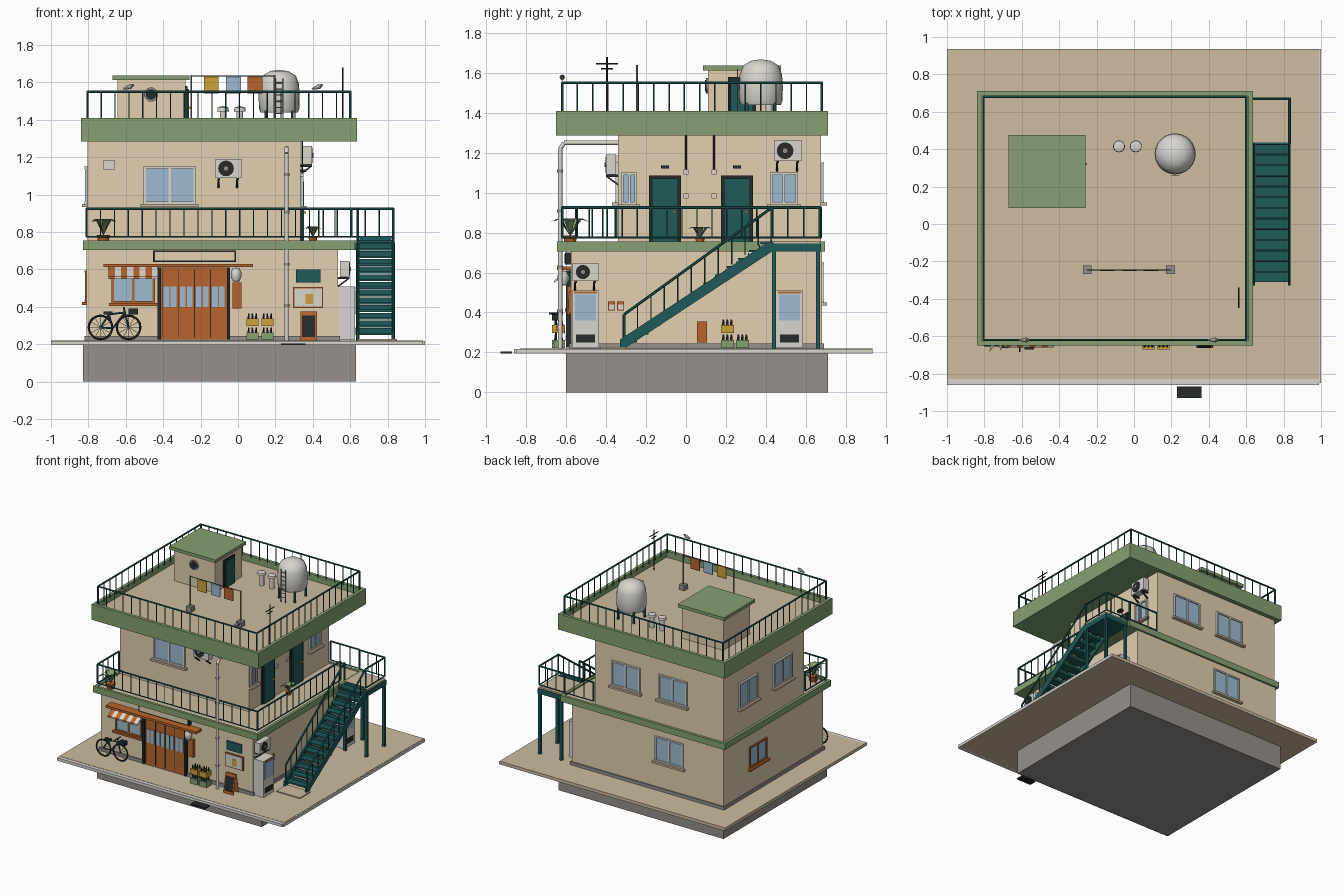
import bpy, bmesh, math
from mathutils import Vector, Matrix

if "Cube" in bpy.data.objects:
    bpy.data.objects.remove(bpy.data.objects["Cube"])

PALETTE = {"cream": "E2D0B0", "tan": "CDBCA0", "green": "86A072", "teal": "1E5A58", "grey": "96908A",
           "white": "D8D6CE", "blue": "9CBCD2", "orange": "B8652C", "dark": "262B2B", "yellow": "CFA23A"}
MATS = {}
for key, code in PALETTE.items():
    rgb = [int(code[i:i + 2], 16) / 255 for i in (0, 2, 4)]
    col = [((c + .055) / 1.055) ** 2.4 for c in rgb] + [1]
    m = bpy.data.materials.new(key)
    m.use_nodes = True
    m.diffuse_color = col
    m.node_tree.nodes["Principled BSDF"].inputs["Base Color"].default_value = col
    MATS[key] = m
made = []


# Placement on walls: (along the wall, outward, height) to world
def front(y0): return lambda u, d, z: Vector((u, y0 - d, z))
def back(y0): return lambda u, d, z: Vector((u, y0 + d, z))
def right(x0): return lambda u, d, z: Vector((x0 + d, u, z))
def left(x0): return lambda u, d, z: Vector((x0 - d, u, z))


class Part:
    def __init__(self, name, place=lambda x, y, z: Vector((x, y, z))):
        self.name, self.place, self.bm, self.used = name, place, bmesh.new(), []

    def paint(self, verts, mat):
        if mat not in self.used:
            self.used.append(mat)
        for f in {f for v in verts for f in v.link_faces}:
            f.material_index = self.used.index(mat)

    def box(self, mat, u, d, z):
        a, b = (self.place(*p) for p in zip(u, d, z))
        size = [abs(s) for s in b - a]
        vs = bmesh.ops.create_cube(self.bm, matrix=Matrix.Translation((a + b) / 2) @ Matrix.Diagonal((*size, 1)))["verts"]
        self.paint(vs, mat)
        return vs

    def tray(self, mat, floor, u, d, z, rim, depth):
        vs = self.box(mat, u, d, z)
        top = max({f for v in vs for f in v.link_faces}, key=lambda f: f.calc_center_median().z)
        bmesh.ops.inset_region(self.bm, faces=[top], thickness=rim)
        inner = bmesh.ops.inset_region(self.bm, faces=[top], thickness=.0005)
        bmesh.ops.translate(self.bm, verts=top.verts, vec=(0, 0, -depth))
        if floor not in self.used:
            self.used.append(floor)
        for f in inner["faces"]:
            f.material_index = self.used.index(mat)
        top.material_index = self.used.index(floor)

    def rod(self, mat, a, b, r=.005, r2=None, n=6, caps=True):
        a, b = self.place(*a), self.place(*b)
        m = Matrix.Translation((a + b) / 2) @ (b - a).to_track_quat("Z", "Y").to_matrix().to_4x4()
        vs = bmesh.ops.create_cone(self.bm, cap_ends=caps, segments=n, radius1=r, radius2=r if r2 is None else r2,
                                   depth=(b - a).length, matrix=m)["verts"]
        self.paint(vs, mat)
        return vs

    def lathe(self, mat, x, y, prof, n=20):
        vs = []
        for (r, z), (r2, z2) in zip(prof, prof[1:]):
            vs += self.rod(mat, (x, y, z), (x, y, z2), r, r2, n, False)
        bmesh.ops.remove_doubles(self.bm, verts=vs, dist=.0005)

    def beam(self, mat, p, q, w, h):
        p, q = Vector(p), Vector(q)
        vs = bmesh.ops.create_cube(self.bm)["verts"]
        for v in vs:
            c = p.lerp(q, v.co.y + .5) + Vector((v.co.x * w, 0, v.co.z * h))
            v.co = self.place(*c)
        self.paint(vs, mat)

    def ring(self, mat, c, r, t, n=20):
        pts = [(c[0] + r * math.cos(k * math.tau / n), c[1], c[2] + r * math.sin(k * math.tau / n)) for k in range(n + 1)]
        for a, b in zip(pts, pts[1:]):
            self.rod(mat, a, b, t)

    def rail(self, pts, low, high, step=.075, bottom=True):
        for a, b in zip(pts, pts[1:]):
            a, b = Vector(a), Vector(b)
            up, base = Vector((0, 0, high)), Vector((0, 0, low))
            self.rod("teal", a + up, b + up, .007)
            if bottom:
                self.rod("teal", a + base, b + base, .005)
            n = max(1, round((b - a).length / step))
            for k in range(n + 1):
                p = a.lerp(b, k / n)
                self.rod("teal", p + base, p + up, .007 if k in (0, n) else .0035)

    def window(self, u, z, w, h, frame="white", sill="tan"):
        a, b, lo, hi, t = u - w / 2, u + w / 2, z - h / 2, z + h / 2, .012
        self.box("blue", (a, b), (-.01, .006), (lo, hi))
        for x in (a, u - t / 2, b - t):
            self.box(frame, (x, x + t), (0, .014), (lo, hi))
        for y in (lo, hi - t):
            self.box(frame, (a, b), (0, .015), (y, y + t))
        self.box(sill, (a - .015, b + .015), (0, .03), (lo - .015, lo))

    def door(self, u, z, w, h):
        self.box("dark", (u - w / 2, u + w / 2), (0, .01), (z, z + h))
        self.box("teal", (u - w / 2 + .015, u + w / 2 - .015), (0, .018), (z, z + h - .015))
        self.box("yellow", (u + w / 4, u + w / 4 + .012), (0, .028), (z + h * .45, z + h * .45 + .012))

    def aircon(self, u, z, w=.14, h=.1):
        self.box("white", (u, u + w), (.01, .06), (z, z + h))
        c = (u + w * .4, z + h / 2)
        self.rod("dark", (c[0], .05, c[1]), (c[0], .064, c[1]), h * .42, n=16)
        self.rod("grey", (c[0], .05, c[1]), (c[0], .068, c[1]), h * .12, n=10)
        for x in (u + .015, u + w - .025):
            self.box("dark", (x, x + .01), (0, .06), (z - .012, z))
            self.beam("dark", (x, 0, z - .05), (x, .055, z - .01), .01, .01)

    def crates(self, u, d, z, levels):
        for k in range(levels):
            lo = z + k * .075
            self.box("yellow" if k % 2 else "green", (u, u + .065), (d, d + .065), (lo, lo + .04))
            for i in range(3):
                for j in range(2):
                    x, y = u + .012 + i * .02, d + .018 + j * .03
                    self.rod("dark", (x, y, lo + .03), (x, y, lo + .068), .008, .004)

    def plant(self, x, y, z, s):
        self.lathe("orange", x, y, [(0, z), (.3 * s, z), (.4 * s, z + .45 * s), (.3 * s, z + .4 * s), (0, z + .4 * s)], 12)
        for k in range(12):
            a, tilt = k * 2.4, .35 + .1 * (k % 4)
            out = Vector((math.cos(a), math.sin(a), 0))
            side, root = Vector((-out.y, out.x, 0)) * s * .16, Vector((x, y, z + .4 * s))
            mid, tip = root + out * s * tilt + Vector((0, 0, s)), root + out * s * tilt * 2 + Vector((0, 0, s * .8))
            vs = [self.bm.verts.new(c) for c in (root, mid + side, tip, mid - side)]
            self.bm.faces.new(vs)
            self.paint(vs, "green")

    def done(self):
        bmesh.ops.recalc_face_normals(self.bm, faces=self.bm.faces)
        me = bpy.data.meshes.new(self.name)
        self.bm.to_mesh(me)
        self.bm.free()
        for k in self.used:
            me.materials.append(MATS[k])
        ob = bpy.data.objects.new(self.name, me)
        bpy.context.collection.objects.link(ob)
        made.append(ob)


# Ground and main masses
p = Part("ground_slab")
p.box("grey", (-.83, .63), (-.6, .71), (0, .2))
p.box("tan", (-1, .99), (-.83, .935), (.195, .22))
p.box("white", (-1, .99), (-.86, -.83), (.195, .218))
p.box("white", (.99, 1), (-.85, .935), (.195, .218))
p.box("dark", (.23, .36), (-.93, -.87), (.195, .205))
p.done()
p = Part("building_walls")
p.box("cream", (-.81, .535), (-.575, .68), (.21, .71))
p.box("grey", (-.82, .545), (-.585, .69), (.21, .245))
p.box("cream", (-.805, .335), (-.34, .675), (.74, 1.29))
p.done()
p = Part("floor_band_and_roof")
p.tray("green", "tan", (-.83, .625), (-.645, .695), (.705, .755), .03, .01)
p.tray("green", "tan", (-.84, .635), (-.65, .71), (1.285, 1.41), .035, .05)
p.done()

# Railings
p = Part("railings")
p.rail([(-.81, -.35, 0), (-.81, -.62, 0), (.605, -.62, 0), (.605, .43, 0)], .775, .925)
p.rail([(.605, .675, 0), (.345, .675, 0)], .775, .925)
p.rail([(.83, .43, 0), (.83, .67, 0), (.605, .67, 0)], .775, .925)
p.rail([(-.805, -.62, 0), (.6, -.62, 0), (.6, .68, 0), (-.805, .68, 0), (-.805, -.62, 0)], 1.4, 1.55, .075, False)
p.done()

# Outside stair and landing
p = Part("outside_stair")
n, y0, y1, z0, z1 = 13, -.31, .43, .22, .755
for k in range(n):
    y, z = y0 + (y1 - y0) * k / n, z0 + (z1 - z0) * (k + 1) / n
    p.box("teal", (.645, .825), (y, y + .065), (z - .012, z))
    p.box("teal", (.65, .82), (y + .05, y + .055), (z - .01, z + .025))
for x in (.64, .83):
    p.beam("teal", (x, y0 - .02, z0 + .015), (x, y1, z1 - .02), .014, .06)
    p.rail([(x, y0, z0), (x, y1, z1)], .03, .17, .085, False)
    for y in (.44, .66):
        p.box("teal", (x - .01, x + .01), (y - .01, y + .01), (.21, .74))
p.box("teal", (.625, .84), (.43, .675), (.705, .745))
p.box("tan", (.625, .835), (.435, .67), (.74, .757))
p.box("tan", (.64, .85), (-.43, -.3), (.21, .228))
p.done()

# Windows and fittings of the upper floor
p = Part("upper_front_fittings", front(-.34))
p.window(-.365, 1.05, .28, .2)
p.aircon(-.12, 1.09)
p.box("white", (-.72, -.66), (0, .03), (1.135, 1.185))
p.done()
p = Part("upper_right_fittings", right(.335))
p.window(-.285, 1.02, .08, .16)
p.window(.49, 1.02, .14, .16)
for u, c in ((-.105, 0), (.255, .14)):
    p.door(u, .745, .16, .34)
    p.box("dark", (u - .02, u + .02), (0, .03), (1.12, 1.135))
    p.rod("dark", (c, .008, 1.1), (c, .008, 1.285), .004)
    for z in (.97, 1.09):
        p.box("white", (c - .012, c + .012), (0, .015), (z, z + .025))
p.aircon(.44, 1.16)
p.done()
p = Part("back_windows", back(.675))
for u, z in ((.055, 1.05), (-.36, 1.05), (-.33, .55)):
    p.window(u, z, .25, .2)
p.done()
p = Part("left_windows", left(-.805))
for u in (.37, -.065):
    p.window(u, 1.05, .23, .2)
p.window(.25, .51, .22, .17, "orange", "orange")
p.done()

# Shop front
p = Part("shop_front", front(-.575))
p.box("orange", (-.43, -.045), (0, .012), (.225, .61))
for u in (-.43, -.06):
    p.box("dark", (u, u + .018), (0, .025), (.225, .61))
for k in range(4):
    u = -.405 + k * .086
    p.box("blue", (u + .008, u + .076), (0, .016), (.4, .51))
    p.box("orange", (u + .039, u + .045), (0, .02), (.4, .51))
    p.box("dark", (u - .002, u + .002), (0, .016), (.235, .6))
p.box("orange", (-.72, .08), (0, .07), (.612, .63))
p.box("dark", (-.455, -.01), (0, .03), (.64, .7))
p.box("cream", (-.445, -.02), (0, .035), (.648, .692))
p.window(-.56, .49, .23, .14, "orange", "orange")
for k in range(8):
    u = -.675 + k * .033
    p.beam("white" if k % 2 else "orange", (u, 0, .612), (u, .085, .555), .033, .012)
p.box("orange", (-.03, .02), (0, .02), (.39, .53))
p.box("teal", (.31, .44), (0, .012), (.53, .6))
p.box("orange", (.295, .455), (0, .01), (.395, .505))
p.box("white", (.302, .448), (0, .014), (.402, .498))
p.box("yellow", (.36, .4), (0, .017), (.415, .47))
p.crates(.045, .03, .222, 2)
p.crates(.125, .03, .222, 2)
for d, e in ((.02, .045), (.085, .06)):
    p.beam("orange", (.378, d, .222), (.378, e, .37), .09, .01)
p.beam("dark", (.378, .088, .245), (.378, .068, .35), .07, .01)
p.done()
p = Part("lantern")
p.lathe("white", -.01, -.615, [(0, .535), (.018, .537), (.028, .56), (.028, .585), (.018, .607), (0, .61)], 12)
p.done()

# Bicycle
p = Part("bicycle")
y, hub, seat, crank, head = -.65, .29, (-.69, .36), (-.67, .285), (-.605, .37)
for x in (-.735, -.585):
    p.ring("dark", (x, y, hub), .063, .006)
    for k in range(6):
        a = k * math.pi / 6
        c, s = .062 * math.cos(a), .062 * math.sin(a)
        p.rod("grey", (x - c, y, hub - s), (x + c, y, hub + s), .0012, n=4)
for a, b in ((seat, crank), (seat, head), (crank, head), (crank, (-.735, hub)), (seat, (-.735, hub)), (head, (-.585, hub))):
    p.rod("teal", (a[0], y, a[1]), (b[0], y, b[1]), .005)
p.box("dark", (-.72, -.67), (y - .012, y + .012), (.36, .375))
p.rod("dark", (-.61, y - .035, .395), (-.61, y + .035, .395), .005)
p.rod("teal", (-.61, y, .395), (-.605, y, .365), .005)
p.box("dark", (-.585, -.535), (y - .02, y + .02), (.36, .39))
p.done()

# Ground floor right side
p = Part("side_equipment", right(.535))
for u in (-.57, .45):
    p.box("white", (u, u + .135), (0, .09), (.222, .51))
    p.box("blue", (u + .015, u + .12), (.05, .094), (.36, .49))
    p.box("dark", (u + .02, u + .115), (.05, .094), (.25, .29))
    p.box("orange", (u + .01, u + .125), (.05, .093), (.495, .505))
p.aircon(-.57, .56, .135, .085)
for u in (-.39, -.345):
    p.box("orange", (u, u + .035), (0, .01), (.41, .455))
    p.box("white", (u + .004, u + .031), (0, .013), (.415, .44))
p.box("orange", (.055, .105), (.01, .06), (.25, .355))
p.crates(.175, .01, .222, 2)
p.crates(.25, .01, .222, 1)
p.done()

# Drain pipe and plants
p = Part("drain_pipe")
path = [(.26, -.34, 1.25), (.26, -.61, 1.25), (.26, -.63, 1.22), (.26, -.63, .22)]
for a, b in zip(path, path[1:]):
    p.rod("white", a, b, .011, n=12)
for z in (.4, .62, .9, 1.1):
    p.rod("grey", (.26, -.63, z), (.26, -.63, z + .015), .015, n=12)
p.done()
p = Part("balcony_plants")
p.plant(-.72, -.58, .745, .09)
p.plant(.4, .07, .745, .06)
p.done()

# Roof: stair house, tank, vents
p = Part("stair_house")
p.box("cream", (-.645, -.28), (.11, .45), (1.35, 1.615))
p.box("green", (-.67, -.26), (.085, .475), (1.612, 1.637))
p.rod("grey", (-.465, .12, 1.535), (-.465, .1, 1.535), .038, n=20)
p.rod("dark", (-.465, .12, 1.535), (-.465, .095, 1.535), .028, n=20)
p.place = right(-.28)
p.door(.28, 1.36, .14, .22)
p.done()
p = Part("water_tank")
p.lathe("white", .22, .375, [(0, 1.44), (.1, 1.44), (.108, 1.46), (.11, 1.53), (.106, 1.59), (.09, 1.635), (.05, 1.66), (0, 1.668)], 24)
for sx in (-.07, .07):
    for sy in (-.07, .07):
        p.rod("teal", (.22 + sx, .375 + sy, 1.355), (.22 + sx, .375 + sy, 1.45), .009)
for x in (.2, .24):
    p.rod("grey", (x, .258, 1.36), (x, .258, 1.62), .003)
for k in range(7):
    p.rod("grey", (.2, .258, 1.4 + k * .033), (.24, .258, 1.4 + k * .033), .003)
for x in (-.08, .01):
    p.lathe("white", x, .415, [(.018, 1.355), (.018, 1.445), (.032, 1.445), (.03, 1.465), (0, 1.475)], 14)
p.done()

# Roof: washing line, aerial, birds
p = Part("washing_line")
for x in (-.25, .195):
    p.box("grey", (x - .023, x + .023), (-.268, -.222), (1.355, 1.4))
    p.rod("grey", (x, -.245, 1.38), (x, -.245, 1.64), .005)
p.rod("dark", (-.25, -.245, 1.635), (.195, -.245, 1.635), .003)
for x, mat in ((-.143, "yellow"), (-.025, "blue"), (.092, "orange")):
    p.beam(mat, (x, -.245, 1.59), (x, -.25, 1.585), .08, .09)
p.done()
p = Part("roof_aerial")
p.rod("dark", (.56, -.395, 1.355), (.56, -.395, 1.68), .005)
for z, w in ((1.645, .055), (1.62, .03)):
    p.rod("dark", (.56, -.395 - w, z), (.56, -.395 + w, z), .004)
p.done()
p = Part("birds")
for x in (-.585, .425):
    p.rod("white", (x - .03, -.62, 1.565), (x + .012, -.62, 1.578), .004, .014, 8)
    p.rod("grey", (x + .01, -.62, 1.578), (x + .028, -.62, 1.588), .012, .004, 8)
p.done()

bpy.ops.object.select_all(action="DESELECT")
for ob in made:
    ob.select_set(True)
bpy.context.view_layer.objects.active = made[0]
bpy.ops.object.shade_smooth_by_angle(angle=.7)
